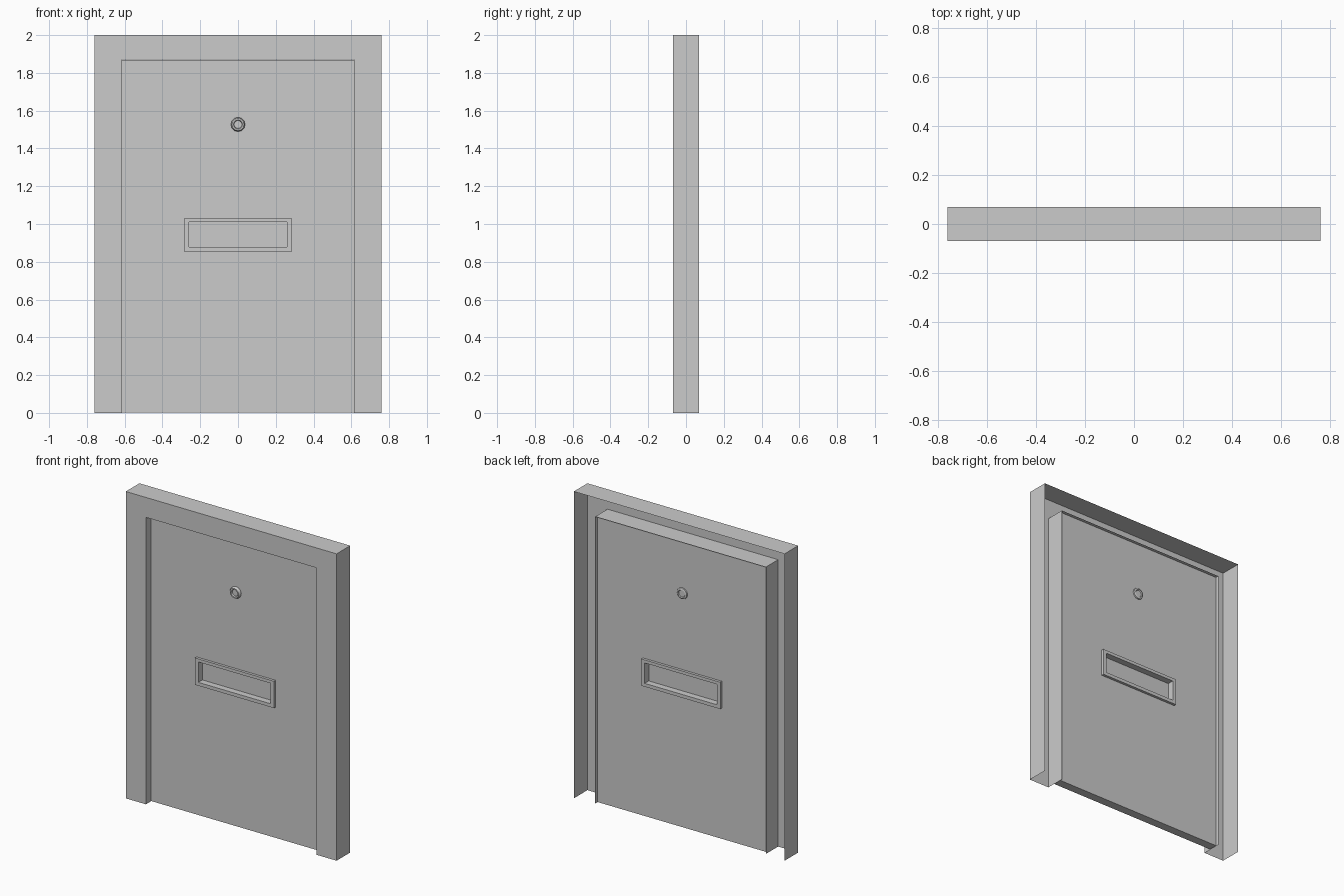
import bpy, bmesh, math

if "Cube" in bpy.data.objects:
    bpy.data.objects.remove(bpy.data.objects["Cube"])


def skin(name, loops, ring=True, closed=False, caps=False):
    """Join successive point loops (wound clockwise seen from the front) with quads."""
    bm = bmesh.new()
    vs = [[bm.verts.new(p) for p in lp] for lp in loops]
    pairs = list(zip(vs, vs[1:])) + ([(vs[-1], vs[0])] if closed else [])
    n = len(vs[0])
    for a, b in pairs:
        for k in range(n if ring else n - 1):
            j = (k + 1) % n
            bm.faces.new((a[k], b[k], b[j], a[j]))
    if caps:
        bm.faces.new(vs[0])
        bm.faces.new(vs[-1][::-1])
    me = bpy.data.meshes.new(name)
    bm.to_mesh(me)
    bm.free()
    ob = bpy.data.objects.new(name, me)
    bpy.context.collection.objects.link(ob)
    return ob


def rect(hx, z0, z1, y):
    return [(-hx, y, z0), (-hx, y, z1), (hx, y, z1), (hx, y, z0)]


def circle(r, y, z, n=12):
    return [(-r * math.cos(2 * math.pi * i / n), y, z + r * math.sin(2 * math.pi * i / n))
            for i in range(n)]


def holed_slab(name, outer, inner, y0, y1):
    return skin(name, [rect(*outer, y1), rect(*outer, y0),
                       rect(*inner, y0), rect(*inner, y1)], closed=True)


# Sheet-metal frame: outer return, front face and reveal, open at back and bottom
OUT, OPEN = (0.76, 0, 2.0), (0.615, 0, 1.87)
skin("door_frame", [rect(*OUT, 0.07), rect(*OUT, -0.07),
                    rect(*OPEN, -0.07), rect(*OPEN, 0.057)], ring=False)

# Door leaf with a window cut-out
HOLE = (0.262, 0.875, 1.012)
holed_slab("door_leaf", (0.614, 0.003, 1.869), HOLE, -0.02, 0.037)

# Raised surround on both faces, with a pane in the middle
holed_slab("window_surround", (0.285, 0.855, 1.03), (0.26, 0.877, 1.01), -0.037, 0.054)
skin("window_pane", [rect(*HOLE, 0.012), rect(*HOLE, 0.005)], caps=True)

# Peephole: turned fitting through the leaf, with a recessed lens at the front
profile = [(0.022, 0.042), (0.026, 0.047), (0.036, 0.044), (0.038, 0.036),
           (0.038, -0.019), (0.038, -0.03), (0.032, -0.038),
           (0.024, -0.038), (0.021, -0.028)]
peephole = skin("peephole", [circle(r, y, 1.527) for r, y in profile], caps=True)
bpy.context.view_layer.objects.active = peephole
peephole.select_set(True)
bpy.ops.object.shade_smooth_by_angle(angle=math.radians(40))
